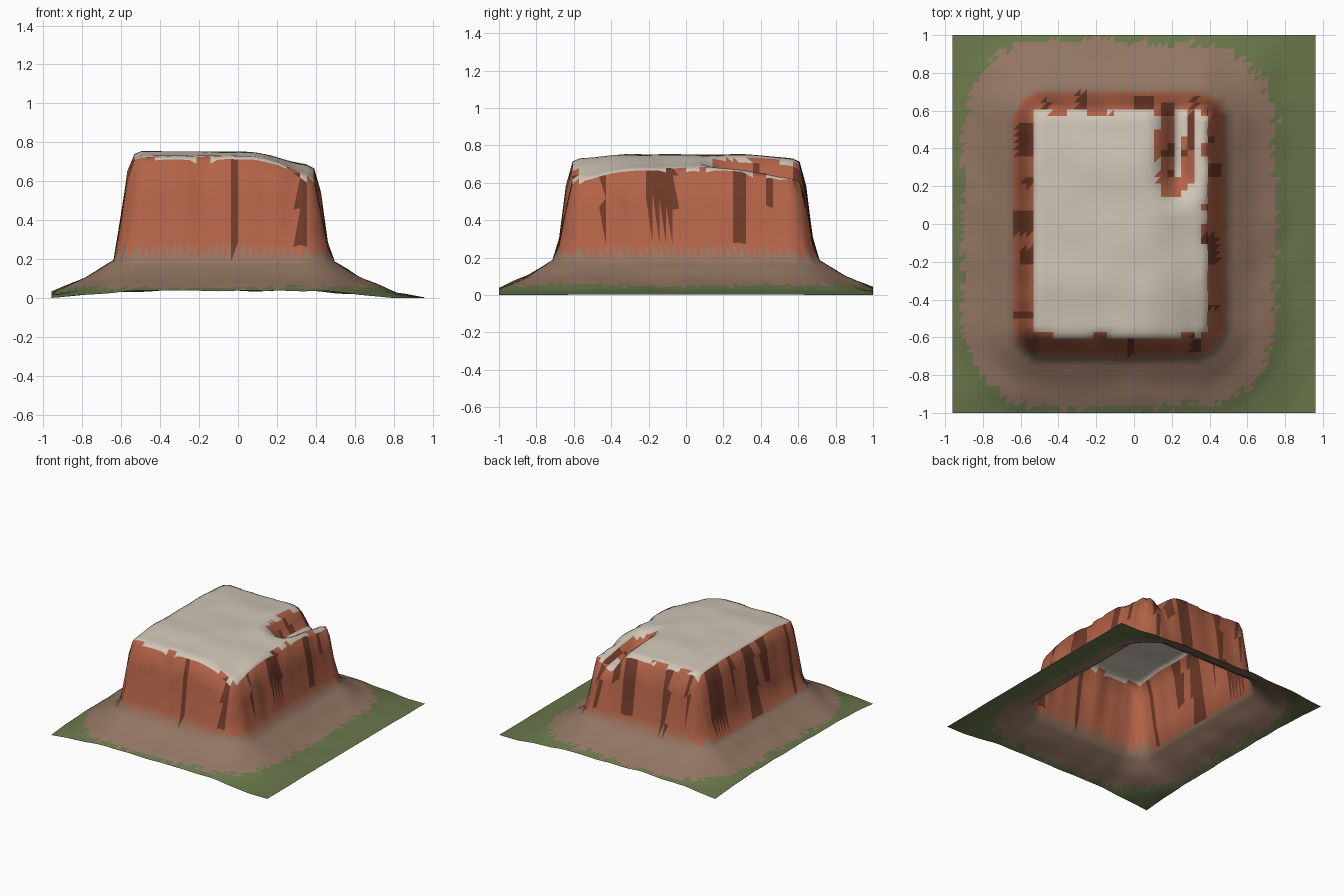
import bpy, bmesh, math, random
from mathutils import Vector, noise

random.seed(4)
cube = bpy.data.objects.get("Cube")
if cube:
    bpy.data.objects.remove(cube, do_unlink=True)


def material(name, colour):
    m = bpy.data.materials.new(name)
    m.use_nodes = True
    m.diffuse_color = (*colour, 1)
    m.node_tree.nodes["Principled BSDF"].inputs["Base Color"].default_value = (*colour, 1)
    return m


CAP, CLIFF, STREAK, TALUS, GRASS = range(5)
materials = [
    material("pale cap rock", (.63, .56, .47)),
    material("red cliff rock", (.45, .125, .065)),
    material("dark cliff streak", (.16, .043, .022)),
    material("brown talus", (.29, .18, .125)),
    material("grass", (.14, .18, .07)),
]

NX, NY = 54, 56
HALF_X, HALF_Y = .96, 1.0
FOOT_X, FOOT_Y, FOOT_CX, CORNER = .555, .695, -.078, .15
# Slope away from the cliff foot (distance, height) and wall (depth, share of rise)
SLOPE = [(0, .2), (.15, .102), (.33, .027), (.5, 0)]
WALL = [(0, 0), (.03, .3), (.055, .7), (.085, .96), (.13, 1)]


def ramp(a, b, v):
    t = min(max((v - a) / (b - a), 0), 1)
    return t * t * (3 - 2 * t)


def lookup(points, v):
    for (a, p), (b, q) in zip(points, points[1:]):
        if v <= b:
            return p + (q - p) * (v - a) / (b - a)
    return points[-1][1]


def wobble(x, y, scale, seed):
    return noise.noise(Vector((x * scale, y * scale, seed)))


def foot_distance(x, y):
    """Signed distance to the rounded rectangle at the cliff foot."""
    qx = abs(x - FOOT_CX) - FOOT_X + CORNER
    qy = abs(y) - FOOT_Y + CORNER
    return math.hypot(max(qx, 0), max(qy, 0)) + min(max(qx, qy), 0) - CORNER


def cap_height(x, y):
    z = .75 - .065 * ramp(.05, .38, x) - .02 * ramp(.3, .6, abs(y))
    z -= .03 * ramp(.2, .38, x) * ramp(.2, .6, abs(y))
    z += .007 * wobble(x, y, 5, 2)
    # Gully cut through the back rim
    across = math.exp(-((x - .235) / .075) ** 2)
    return z - .125 * across * ramp(.05, .3, y)


def height(x, y):
    d = foot_distance(x, y)
    if d > 0:
        fade = ramp(0, .1, d) * ramp(.5, .3, d)
        return max(0, lookup(SLOPE, d) + .012 * fade * wobble(x, y, 5, 7))
    depth = -d + .012 * wobble(x, y, 9, 4) * ramp(0, .03, -d)
    return .2 + (cap_height(x, y) - .2) * lookup(WALL, max(depth, 0))


def side_position(x, y):
    """Which wall a point belongs to, and where along it."""
    if FOOT_X - abs(x - FOOT_CX) < FOOT_Y - abs(y):
        return ("right" if x > 0 else "left"), y
    return ("back" if y > 0 else "front"), x


# Dark vertical streaks: wall, start, end, lowest height
STREAKS = [
    ("right", -.22, -.05, .38), ("right", .26, .32, .32), ("right", .43, .47, .45),
    ("right", -.45, -.42, .3), ("front", -.04, .0, .22), ("front", .3, .36, .25),
    ("left", .35, .53, .3), ("left", -.05, .08, .25), ("left", -.22, -.13, .4),
    ("left", .2, .24, .5), ("left", -.5, -.46, .25),
    ("back", .0, .1, .3), ("back", .15, .22, .45), ("back", -.3, -.26, .25),
    ("back", -.48, -.44, .4), ("back", .3, .34, .25),
]


def is_streak(x, y, z):
    wall, along = side_position(x, y)
    return any(wall == w and a <= along <= b and z > low for w, a, b, low in STREAKS)


def colour_index(centre, cell):
    x, y, z = centre
    d = foot_distance(x, y)
    if d > 0:
        edge = .27 + .04 * wobble(x, y, 4, 11) + random.uniform(-.025, .025)
        return GRASS if d > edge else TALUS
    if z < .215 + .03 * wobble(x, y, 9, 5):
        return TALUS
    # Flat cells are cap rock, steep ones are cliff
    cx, cy = cell
    e = .018
    slope = math.hypot(height(cx + e, cy) - height(cx - e, cy),
                       height(cx, cy + e) - height(cx, cy - e)) / (2 * e)
    if z > .5 and slope < .75 + .35 * wobble(x, y, 8, 3):
        return CAP
    if foot_distance(cx, cy) < -.12:
        return STREAK if wobble(cx, cy, 12, 6) > .25 else CLIFF
    return STREAK if is_streak(x, y, z) else CLIFF


# Terrain sheet
bm = bmesh.new()
grid = []
for j in range(NY + 1):
    y = HALF_Y * (2 * j / NY - 1)
    row = []
    for i in range(NX + 1):
        x = HALF_X * (2 * i / NX - 1)
        row.append(bm.verts.new((x, y, height(x, y))))
    grid.append(row)

for j in range(NY):
    for i in range(NX):
        a, b = grid[j][i], grid[j][i + 1]
        c, d = grid[j + 1][i + 1], grid[j + 1][i]
        cell = ((a.co.x + c.co.x) / 2, (a.co.y + c.co.y) / 2)
        for corners in ((a, b, c), (a, c, d)):
            face = bm.faces.new(corners)
            face.smooth = True
            face.material_index = colour_index(face.calc_center_median(), cell)

mesh = bpy.data.meshes.new("mesa_terrain")
bm.to_mesh(mesh)
bm.free()
for m in materials:
    mesh.materials.append(m)
terrain = bpy.data.objects.new("mesa_terrain", mesh)
bpy.context.collection.objects.link(terrain)
